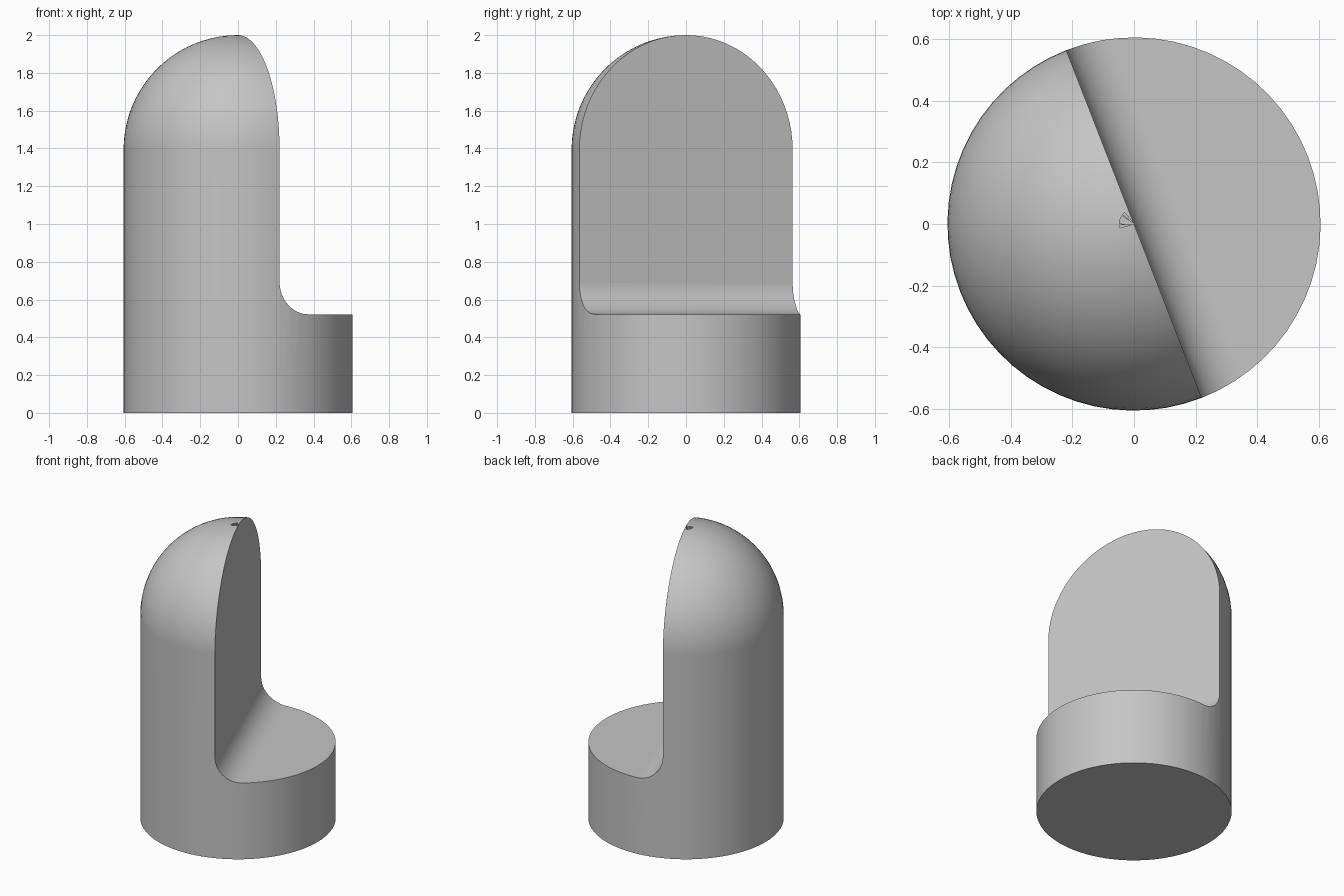
import bpy, bmesh, math
from mathutils import Vector, Matrix

cube = bpy.data.objects.get("Cube")
if cube:
    bpy.data.objects.remove(cube, do_unlink=True)

RADIUS, HEIGHT = 0.606, 2.0
LEDGE, FILLET = 0.522, 0.17
TURN = math.radians(21.3)

grey = bpy.data.materials.new("light grey")
grey.use_nodes = True
colour = (0.56, 0.56, 0.56, 1)
grey.diffuse_color = colour
grey.node_tree.nodes["Principled BSDF"].inputs["Base Color"].default_value = colour


def finish(name, bm):
    bmesh.ops.recalc_face_normals(bm, faces=bm.faces)
    mesh = bpy.data.meshes.new(name)
    bm.to_mesh(mesh)
    bm.free()
    mesh.materials.append(grey)
    obj = bpy.data.objects.new(name, mesh)
    bpy.context.collection.objects.link(obj)
    return obj


def arc(cx, cz, r, start, end, steps):
    angles = [math.radians(start + (end - start) * i / steps) for i in range(steps + 1)]
    return [Vector((cx + r * math.cos(a), 0, cz + r * math.sin(a))) for a in angles]


# Round-topped pin: a side line and quarter arc spun about the axis
bm = bmesh.new()
profile = [Vector((0, 0, 0)), Vector((RADIUS, 0, 0))]
profile += arc(0, HEIGHT - RADIUS, RADIUS, 0, 90, 20)
verts = [bm.verts.new(p) for p in profile]
edges = [bm.edges.new(pair) for pair in zip(verts, verts[1:])]
bmesh.ops.spin(bm, geom=verts + edges, cent=(0, 0, 0), axis=(0, 0, 1),
               angle=math.tau, steps=64, use_duplicate=False)
bmesh.ops.remove_doubles(bm, verts=bm.verts, dist=0.0005)
bmesh.ops.dissolve_limit(bm, angle_limit=0.001, verts=bm.verts, edges=bm.edges)
pin = finish("pin_body", bm)

# Cutter: half-space beside the axis with a filleted inner corner
bm = bmesh.new()
outline = [Vector((0, 0, 3)), *arc(FILLET, LEDGE + FILLET, FILLET, 180, 270, 12),
           Vector((1, 0, LEDGE)), Vector((1, 0, 3))]
face = bm.faces.new([bm.verts.new(p + Vector((0, -1, 0))) for p in outline])
extruded = bmesh.ops.extrude_face_region(bm, geom=[face])["geom"]
bmesh.ops.translate(bm, vec=(0, 2, 0),
                    verts=[v for v in extruded if isinstance(v, bmesh.types.BMVert)])
cutter = finish("notch_cutter", bm)
cutter.hide_render = True

# Cut the notch, then turn the pin to its final heading
bpy.ops.object.select_all(action='DESELECT')
bpy.context.view_layer.objects.active = pin
pin.select_set(True)
notch = pin.modifiers.new("notch", 'BOOLEAN')
notch.operation = 'DIFFERENCE'
notch.solver = 'EXACT'
notch.object = cutter
bpy.ops.object.modifier_apply(modifier=notch.name)
bpy.data.objects.remove(cutter, do_unlink=True)
pin.data.transform(Matrix.Rotation(TURN, 4, 'Z'))

# Smooth curved surfaces, crisp rims, undisturbed flats
bpy.ops.object.shade_smooth_by_angle(angle=math.radians(25))
weighted = pin.modifiers.new("weighted normals", 'WEIGHTED_NORMAL')
weighted.keep_sharp = True
